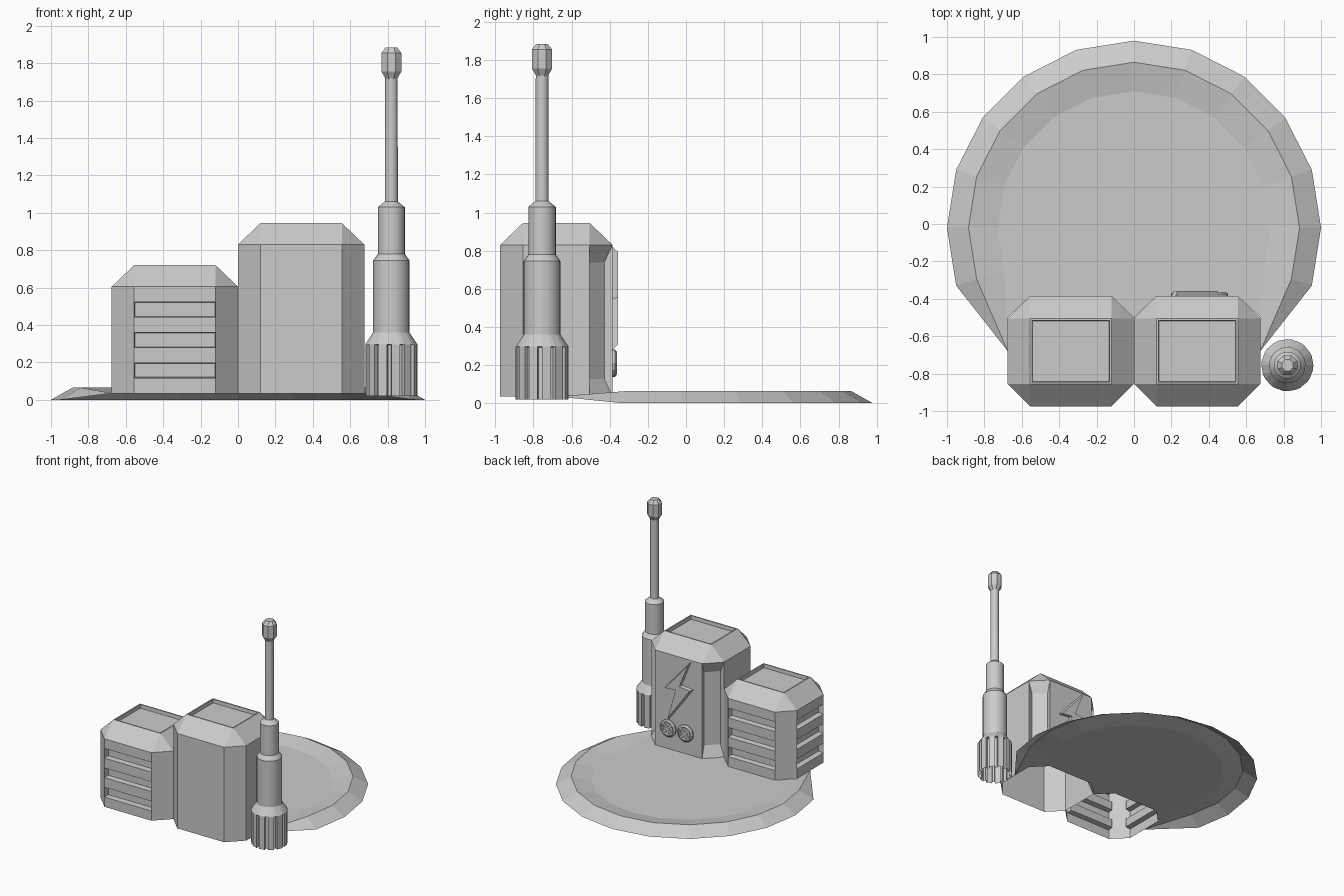
import bpy, bmesh
from math import sin, cos, pi, radians

if "Cube" in bpy.data.objects:
    bpy.data.objects.remove(bpy.data.objects["Cube"])


def finish(bm, name, recalc=False, loc=(0, 0, 0), rot=(0, 0, 0), smooth=False):
    if recalc:
        bmesh.ops.recalc_face_normals(bm, faces=bm.faces[:])
    me = bpy.data.meshes.new(name)
    bm.to_mesh(me)
    bm.free()
    ob = bpy.data.objects.new(name, me)
    bpy.context.collection.objects.link(ob)
    ob.location, ob.rotation_euler = loc, rot
    if smooth:
        bpy.ops.object.select_all(action='DESELECT')
        ob.select_set(True)
        bpy.context.view_layer.objects.active = ob
        bpy.ops.object.shade_smooth_by_angle(angle=radians(31))
    return ob


def bridge(bm, a, b):
    """Join two closed rings of equal length; returns the quads in order."""
    n = len(a)
    return [bm.faces.new((a[i], a[(i + 1) % n], b[(i + 1) % n], b[i])) for i in range(n)]


def lathe(name, profile, n, cap_top=True, phase=0.0, **kw):
    bm = bmesh.new()
    rings = [[bm.verts.new((r * cos(2 * pi * (i + phase) / n), r * sin(2 * pi * (i + phase) / n), z))
              for i in range(n)] for r, z in profile]
    for a, b in zip(rings, rings[1:]):
        bridge(bm, a, b)
    if cap_top:
        bm.faces.new(rings[-1])
    return finish(bm, name, **kw)


# Dish-shaped ground plate: open sheet whose front is cut along the boxes
GROUND = 0.035
bm = bmesh.new()
rows = []
for r, z in ((1.0, 0.0), (0.885, 0.065), (0.73, GROUND)):
    rows.append([bm.verts.new((r * cos(radians(a)), r * sin(radians(a)) - 0.02, z))
                 for a in range(-18, 199, 18)])
for a, b in zip(rows, rows[1:]):
    for i in range(len(a) - 1):
        bm.faces.new((a[i], a[i + 1], b[i + 1], b[i]))
half = [(0.675, -0.68), (0.675, -0.5), (0.555, -0.385), (0.12, -0.385)]
outline = [(-x, y) for x, y in half] + [(0, -0.5)] + half[::-1]
edge = [bm.verts.new((x, y, GROUND)) for x, y in outline]
bm.faces.new(rows[2] + edge)
for end, corner in ((0, edge[-1]), (-1, edge[0])):
    for k in (0, 1):
        tri = [rows[k][end], rows[k + 1][end], corner]
        bm.faces.new(tri if end else tri[::-1])
finish(bm, "ground_dish", recalc=False)


def cabinet(name, x0, x1, levels, top, slats=False):
    """Open-bottomed box with chamfered corners and a recessed lid."""
    y0, y1, c = -0.975, -0.385, 0.12
    plan = [(x0 + c, y0), (x1 - c, y0), (x1, y0 + c), (x1, y1 - c),
            (x1 - c, y1), (x0 + c, y1), (x0, y1 - c), (x0, y0 + c)]
    bm = bmesh.new()
    rings = [[bm.verts.new((x, y, z)) for x, y in plan] for z in levels]
    bands = [bridge(bm, a, b) for a, b in zip(rings, rings[1:])]
    t = [bm.verts.new((x, y, top)) for x, y in
         ((x0 + c, y0 + c), (x1 - c, y0 + c), (x1 - c, y1 - c), (x0 + c, y1 - c))]
    ring = rings[-1]
    for i in range(8):
        a, b = ring[i], ring[(i + 1) % 8]
        if i % 2:
            bm.faces.new((a, b, t[((i + 1) // 2) % 4]))
        else:
            bm.faces.new((a, b, t[(i // 2 + 1) % 4], t[i // 2]))
    lid = bm.faces.new(t)
    bm.normal_update()
    # recessed lid: thin frame, then a straight drop
    bmesh.ops.inset_individual(bm, faces=[lid], thickness=0.015, depth=0)
    bmesh.ops.inset_individual(bm, faces=[lid], thickness=0.003, depth=-0.03)
    if slats:
        grooves = [bands[k][i] for k in (1, 3, 5) for i in (0, 4, 6)]
        bmesh.ops.inset_individual(bm, faces=grooves, thickness=0.006, depth=-0.045)
    else:
        # tapered channels in the two rear corners
        chan = [bands[0][3], bands[0][5]]
        bmesh.ops.inset_individual(bm, faces=chan, thickness=0.03, depth=-0.04)
        for f in chan:
            mid = f.calc_center_median().z
            for v in f.verts:
                v.co.z += 0.07 if v.co.z < mid else -0.07
    finish(bm, name)


cabinet("power_cabinet", 0.0, 0.675, (GROUND, 0.83), 0.945)
cabinet("slatted_cabinet", -0.675, 0.0,
        [GROUND + (0.605 - GROUND) * k / 7 for k in range(8)], 0.72, slats=True)

# Raised lightning bolt on the rear of the tall cabinet
BACK = -0.385
zig = [(0.22, 0.82), (0.46, 0.55), (0.35, 0.56), (0.43, 0.28), (0.2, 0.59), (0.31, 0.6)]
bm = bmesh.new()
low = [bm.verts.new((x, BACK, z)) for x, z in zig]
high = [bm.verts.new((0.33 + (x - 0.33) * 0.88, BACK + 0.028, 0.56 + (z - 0.56) * 0.9)) for x, z in zig]
bridge(bm, low, high)
bm.faces.new(high)
finish(bm, "lightning_bolt", recalc=True)

# Two round screws with crossed bars
for k, x in enumerate((0.27, 0.43)):
    lathe(f"screw_{k}", [(0.072, 0), (0.072, 0.012), (0.06, 0.022), (0.05, 0.022), (0.045, 0.01)],
          12, loc=(x, BACK, 0.21), rot=(-pi / 2, 0, 0))
    for s in (-1, 1):
        bm = bmesh.new()
        bmesh.ops.create_cube(bm, size=1)
        bmesh.ops.scale(bm, verts=bm.verts, vec=(0.1, 0.02, 0.02))
        finish(bm, f"screw_bar_{k}", loc=(x, BACK + 0.012, 0.21), rot=(0, s * pi / 4, 0))

# Antenna: finned foot, telescoping mast and faceted tip
AX, AY = 0.82, -0.755
bm = bmesh.new()
TEETH = 12
fins = [(0.0, 0.139), (0.66, 0.139), (0.68, 0.115), (0.98, 0.115)]
pts = [(2 * pi * (k + f) / TEETH, r) for k in range(TEETH) for f, r in fins]
foot = [[bm.verts.new((q * cos(a), q * sin(a), z)) for a, q in
         [(a, r if toothed else rr) for a, r in pts]]
        for z, rr, toothed in ((0.02, 0, True), (0.293, 0, True), (0.297, 0.139, False), (0.36, 0.097, False))]
for a, b in zip(foot, foot[1:]):
    bridge(bm, a, b)
finish(bm, "antenna_foot", loc=(AX, AY, 0))

lathe("antenna_mast", [(0.097, 0.36), (0.097, 0.745), (0.072, 0.78), (0.072, 1.03),
                       (0.035, 1.06), (0.033, 1.72)], 24, loc=(AX, AY, 0), smooth=True)
w = 1 / cos(pi / 8)
lathe("antenna_tip", [(0.03 * w, 1.715), (0.053 * w, 1.755), (0.053 * w, 1.855), (0.03 * w, 1.885)],
      8, phase=0.5, loc=(AX, AY, 0))
